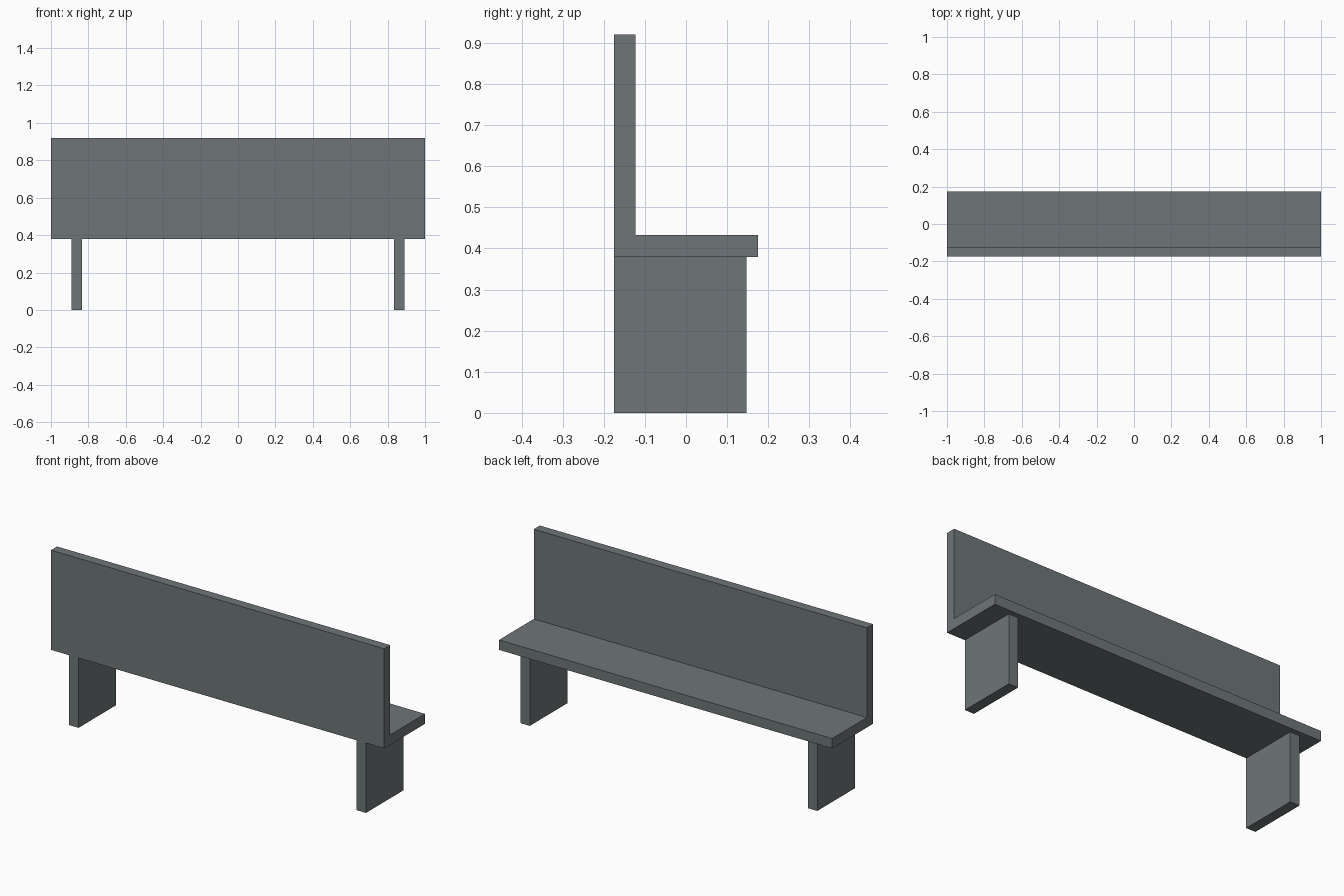
import bpy, bmesh
from mathutils import Vector

if "Cube" in bpy.data.objects:
    bpy.data.objects.remove(bpy.data.objects["Cube"])

grey = bpy.data.materials.new("slate grey")
grey.diffuse_color = (0.156, 0.181, 0.188, 1.0)
grey.use_nodes = True
grey.node_tree.nodes["Principled BSDF"].inputs["Base Color"].default_value = grey.diffuse_color


def extrude_x(name, profile, x0, x1):
    """Extrude a closed (y, z) profile along x."""
    mesh = bpy.data.meshes.new(name)
    bm = bmesh.new()
    face = bm.faces.new([bm.verts.new((x0, y, z)) for y, z in profile])
    ext = bmesh.ops.extrude_face_region(bm, geom=[face], use_keep_orig=True)
    verts = [v for v in ext["geom"] if isinstance(v, bmesh.types.BMVert)]
    bmesh.ops.translate(bm, verts=verts, vec=Vector((x1 - x0, 0, 0)))
    bmesh.ops.recalc_face_normals(bm, faces=bm.faces)
    bm.to_mesh(mesh)
    bm.free()
    mesh.materials.append(grey)
    obj = bpy.data.objects.new(name, mesh)
    bpy.context.collection.objects.link(obj)
    return obj


BACK, FRONT = -0.175, 0.175
REST, SEAT_LOW, SEAT_TOP, TOP = -0.123, 0.379, 0.433, 0.92

# seat and backrest in one L-shaped section
extrude_x("seat_and_backrest",
          [(BACK, SEAT_LOW), (FRONT, SEAT_LOW), (FRONT, SEAT_TOP),
           (REST, SEAT_TOP), (REST, TOP), (BACK, TOP)], -1.0, 1.0)

# slab legs, mirrored left and right
leg = [(BACK, 0), (0.147, 0), (0.147, SEAT_LOW), (BACK, SEAT_LOW)]
for side, s in (("left", -1), ("right", 1)):
    a, b = sorted((s * 0.835, s * 0.891))
    extrude_x(side + "_leg", leg, a, b)
